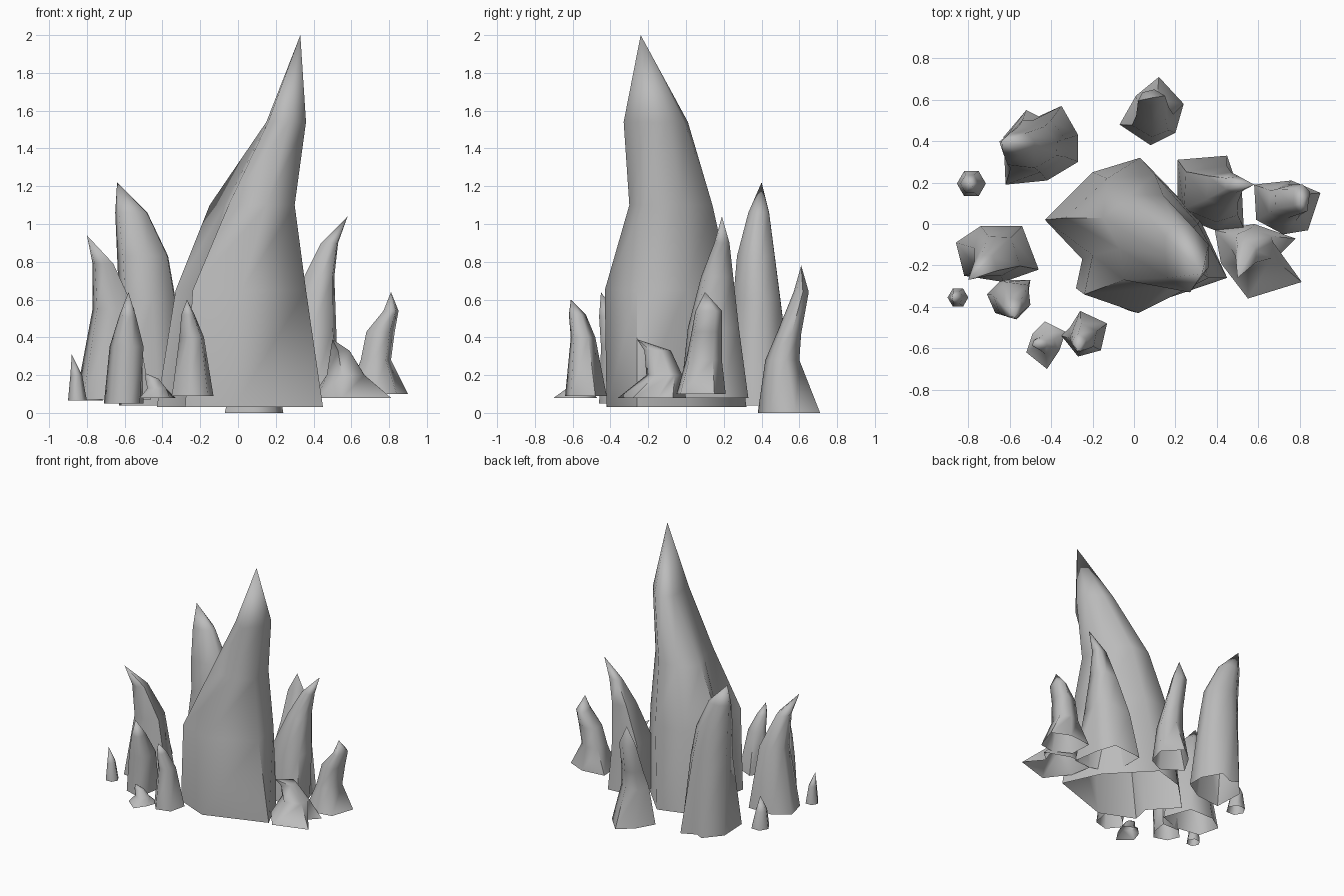
import bpy
import math
from mathutils import Vector

default_cube = bpy.data.objects.get("Cube")
if default_cube:
    bpy.data.objects.remove(default_cube, do_unlink=True)

# Single plain stone colour
stone = bpy.data.materials.new("grey_stone")
stone.use_nodes = True
stone_colour = (.5, .5, .5, 1)
stone.diffuse_color = stone_colour
stone.node_tree.nodes["Principled BSDF"].inputs["Base Color"].default_value = stone_colour


def normalised(outline):
    """Rescale an outline so that its bounding box runs from -1 to 1."""
    xs, ys = zip(*outline)
    middle = Vector((max(xs) + min(xs), max(ys) + min(ys))) / 2
    half_x, half_y = (max(xs) - min(xs)) / 2, (max(ys) - min(ys)) / 2
    return [Vector(((x - middle.x) / half_x, (y - middle.y) / half_y)) for x, y in outline]


def cross_section(shape, roundness, x_range, y_range):
    """Fit a partly rounded copy of the foot shape into a box."""
    rounded = [point.lerp(point.normalized(), roundness) for point in shape]
    points = []
    for point in normalised(rounded):
        x = sum(x_range) / 2 + point.x * (x_range[1] - x_range[0]) / 2
        y = sum(y_range) / 2 + point.y * (y_range[1] - y_range[0]) / 2
        points.append((x, y))
    return points


def loft(name, levels, tip):
    """Skin open-bottomed (height, outline) levels and close them at a sharp tip."""
    sides = len(levels[0][1])
    vertices = [(x, y, z) for z, outline in levels for x, y in outline]
    faces = []
    for level in range(len(levels) - 1):
        low, high = level * sides, (level + 1) * sides
        for i in range(sides):
            j = (i + 1) % sides
            faces.append((low + i, low + j, high + j, high + i))
    last = (len(levels) - 1) * sides
    faces += [(last + i, last + (i + 1) % sides, len(vertices)) for i in range(sides)]
    vertices.append(tip)

    mesh = bpy.data.meshes.new(name)
    mesh.from_pydata(vertices, [], faces)
    mesh.materials.append(stone)
    rock = bpy.data.objects.new(name, mesh)
    bpy.context.collection.objects.link(rock)
    bpy.ops.object.select_all(action="DESELECT")
    rock.select_set(True)
    bpy.context.view_layer.objects.active = rock
    bpy.ops.object.shade_smooth_by_angle(angle=math.radians(72))


def spike(name, ground, foot, sections, tip, roundness=.7):
    """Rock whose upper sections are rounded copies of its foot."""
    shape = normalised(foot)
    levels = [(ground, foot)]
    for z, x_range, y_range in sections:
        levels.append((z, cross_section(shape, roundness, x_range, y_range)))
    loft(name, levels, tip)


# Large central spire, with a groove down its right side
loft(
    name="central_spire",
    levels=[
        (.03, [(.45, -.26), (.32, .02), (.03, .32), (-.2, .25),
               (-.43, .02), (-.25, -.17), (-.28, -.31), (-.02, -.42)]),
        (.65, [(.36, -.26), (.31, 0), (.1, .24), (-.13, .22),
               (-.33, .03), (-.2, -.15), (-.24, -.34), (.02, -.43)]),
        (1.1, [(.3, -.22), (.28, -.02), (.14, .14), (-.02, .14),
               (-.15, .03), (-.07, -.12), (-.05, -.27), (.15, -.3)]),
        (1.54, [(.36, -.21), (.36, -.1), (.28, -.01), (.2, .01),
                (.15, -.06), (.15, -.15), (.16, -.26), (.27, -.33)]),
    ],
    tip=(.33, -.24, 2),
)

# Tall rocks behind the spire
spike(
    name="back_right_tall_rock", ground=.04,
    foot=[(-.62, .19), (-.42, .21), (-.27, .3), (-.27, .43),
          (-.35, .57), (-.46, .52), (-.52, .55), (-.63, .42)],
    sections=[
        (.6, (-.63, -.33), (.25, .5)),
        (.83, (-.64, -.37), (.27, .47)),
        (1.06, (-.65, -.48), (.33, .44)),
    ],
    tip=(-.64, .4, 1.22),
)
spike(
    name="back_rock", ground=0,
    foot=[(.08, .38), (.2, .44), (.24, .58), (.12, .71), (.01, .62), (-.07, .48)],
    sections=[
        (.28, (-.01, .19), (.42, .6)),
        (.42, (.01, .17), (.48, .61)),
        (.64, (.02, .15), (.57, .65)),
    ],
    tip=(.09, .61, .78),
)

# Cluster on the left side
spike(
    name="left_tall_rock", ground=.08,
    foot=[(.21, .04), (.39, -.03), (.53, -.02), (.5, .18), (.45, .33), (.21, .31)],
    sections=[
        (.45, (.24, .52), (.01, .28)),
        (.72, (.35, .51), (.08, .25)),
        (.9, (.44, .53), (.15, .23)),
    ],
    tip=(.58, .19, 1.04),
)
spike(
    name="left_outer_rock", ground=.1,
    foot=[(.59, .02), (.72, -.05), (.84, -.03), (.9, .15), (.76, .21), (.58, .19)],
    sections=[
        (.28, (.65, .81), (0, .19)),
        (.43, (.68, .83), (.03, .19)),
        (.54, (.77, .85), (.05, .19)),
    ],
    tip=(.81, .1, .64),
)
spike(
    name="left_front_hook", ground=.08, roundness=.9,
    foot=[(.39, -.03), (.42, -.19), (.55, -.36), (.81, -.28),
          (.7, -.15), (.78, -.07), (.58, 0)],
    sections=[
        (.2, (.47, .67), (-.21, -.02)),
        (.33, (.49, .59), (-.22, -.08)),
    ],
    tip=(.5, -.26, .39),
)

# Cluster on the right side
spike(
    name="right_tall_rock", ground=.07,
    foot=[(-.86, -.09), (-.82, -.25), (-.63, -.28), (-.46, -.22),
          (-.54, -.01), (-.74, -.01)],
    sections=[
        (.55, (-.77, -.55), (-.25, -.06)),
        (.79, (-.77, -.66), (-.25, -.15)),
    ],
    tip=(-.8, -.27, .94),
)
spike(
    name="right_front_rock", ground=.05,
    foot=[(-.71, -.34), (-.67, -.43), (-.57, -.46), (-.52, -.39),
          (-.5, -.27), (-.64, -.27)],
    sections=[
        (.35, (-.68, -.5), (-.45, -.28)),
        (.51, (-.63, -.54), (-.46, -.36)),
    ],
    tip=(-.58, -.45, .64),
)

# Two small outlying shards
for name, x, y, width, lean in [("right_small_shard", -.85, -.355, .05, -.03),
                                ("back_right_small_shard", -.785, .195, .07, 0)]:
    corners = [math.tau * i / 6 for i in range(6)]
    spike(
        name=name, ground=.065,
        foot=[(x + width * math.cos(a), y + width * math.sin(a)) for a in corners],
        sections=[(.2, (x - width * .75, x + width * .5), (y - width * .6, y + width * .6))],
        tip=(x + lean, y, .31),
    )

# Small rocks at the front
spike(
    name="front_low_hook", ground=.08, roundness=.9,
    foot=[(-.52, -.62), (-.42, -.7), (-.36, -.61), (-.33, -.52), (-.43, -.47), (-.49, -.53)],
    sections=[
        (.13, (-.48, -.38), (-.63, -.53)),
        (.18, (-.49, -.42), (-.61, -.55)),
    ],
    tip=(-.49, -.58, .21),
)
spike(
    name="front_rock", ground=.09,
    foot=[(-.35, -.54), (-.27, -.64), (-.16, -.61), (-.13, -.48), (-.26, -.42), (-.31, -.5)],
    sections=[
        (.4, (-.31, -.18), (-.61, -.48)),
        (.52, (-.3, -.23), (-.62, -.53)),
    ],
    tip=(-.27, -.61, .6),
)
